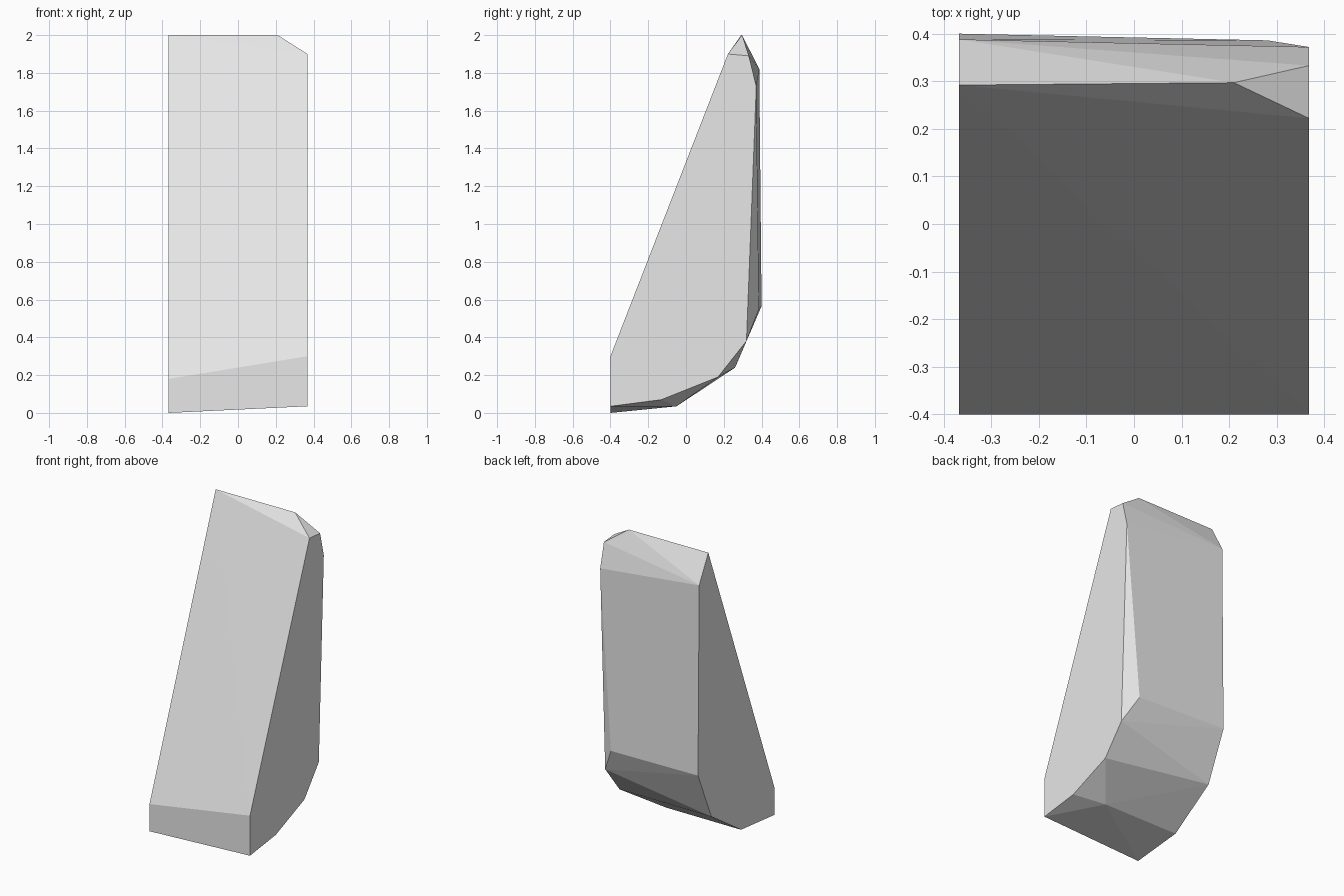
import bpy
import bmesh

# Remove the default cube
cube = bpy.data.objects.get("Cube")
if cube:
    bpy.data.objects.remove(cube, do_unlink=True)

# Plain grey material
grey = bpy.data.materials.new("light grey")
grey.use_nodes = True
colour = (0.8, 0.8, 0.8, 1.0)
grey.diffuse_color = colour
grey.node_tree.nodes["Principled BSDF"].inputs["Base Color"].default_value = colour

HALF = 0.368

# Side outlines as (y, z), running from the front round the base and up the back
right_outline = [(-0.4, 0.18), (-0.4, 0.0), (-0.05, 0.035), (0.26, 0.24),
                 (0.4, 0.565), (0.388, 1.82), (0.292, 2.0)]
left_outline = [(-0.4, 0.3), (-0.4, 0.035), (-0.13, 0.07), (0.17, 0.19),
                (0.32, 0.38), (0.372, 1.73), (0.333, 1.89), (0.222, 1.9)]

# Corners lying between the two sides: top chamfer, back bevel, base bevel
inner_corners = [(0.21, 0.297, 2.0), (0.28, 0.386, 0.55), (0.18, -0.05, 0.035)]

points = [(-HALF, y, z) for y, z in right_outline]
points += [(HALF, y, z) for y, z in left_outline]
points += inner_corners

# Wrap the corners in a faceted convex block
bm = bmesh.new()
for p in points:
    bm.verts.new(p)
bmesh.ops.convex_hull(bm, input=bm.verts)
loose = [v for v in bm.verts if not v.link_faces]
bmesh.ops.delete(bm, geom=loose, context="VERTS")
bmesh.ops.dissolve_limit(bm, angle_limit=0.01, verts=bm.verts, edges=bm.edges)
bmesh.ops.recalc_face_normals(bm, faces=bm.faces)

mesh = bpy.data.meshes.new("stone_block")
bm.to_mesh(mesh)
bm.free()
mesh.materials.append(grey)
block = bpy.data.objects.new("stone_block", mesh)
bpy.context.collection.objects.link(block)
